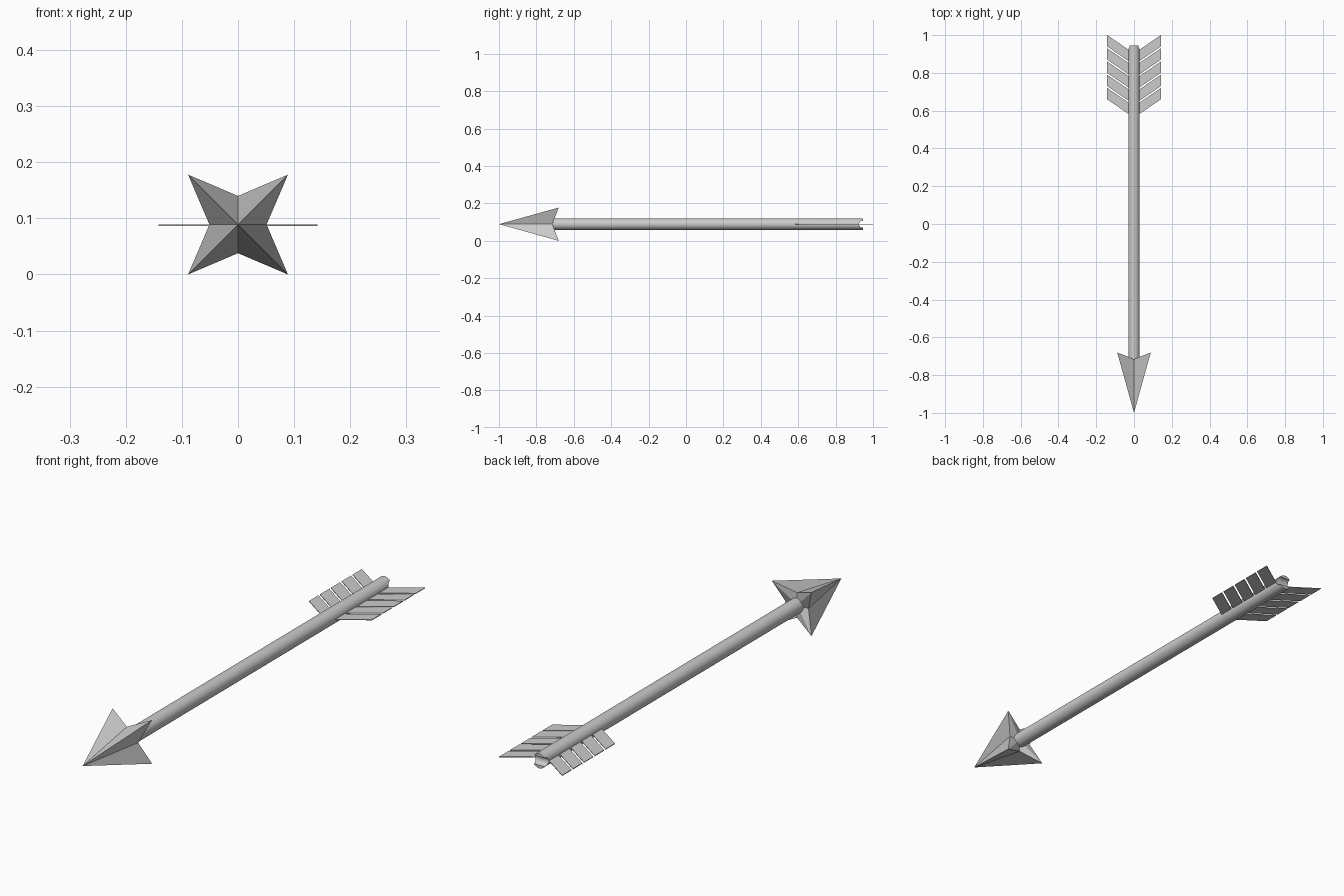
import bpy, math
from mathutils import Vector

if "Cube" in bpy.data.objects:
    bpy.data.objects.remove(bpy.data.objects["Cube"])

ZC = 0.089  # height of the arrow's axis


def mesh_object(name, verts, faces):
    mesh = bpy.data.meshes.new(name)
    mesh.from_pydata(verts, [], faces)
    obj = bpy.data.objects.new(name, mesh)
    bpy.context.collection.objects.link(obj)
    return obj


def cylinder(name, radius, start, end, sides=32):
    a, b = Vector(start), Vector(end)
    bpy.ops.mesh.primitive_cylinder_add(
        vertices=sides, radius=radius, depth=(b - a).length, location=(a + b) / 2,
        rotation=(b - a).to_track_quat('Z', 'Y').to_euler())
    obj = bpy.context.object
    obj.name = name
    return obj


# Arrowhead: four-pointed star pyramid with swept-back barbs
verts = [(0, -1, ZC), (0, -0.715, ZC)]
for i in range(8):
    a = i * math.pi / 4
    r, y = (0.089 * math.sqrt(2), -0.68) if i % 2 else (0.051, -0.715)
    verts.append((r * math.cos(a), y, ZC + r * math.sin(a)))
faces = []
for i in range(8):
    p, q = 2 + i, 2 + (i + 1) % 8
    faces += [(0, p, q), (1, q, p)]
mesh_object("arrowhead", verts, faces)

# Shaft with a rounded string notch across its tail
shaft = cylinder("shaft", 0.03, (0, -0.73, ZC), (0, 0.945, ZC))
cutter = cylinder("notch_cutter", 0.018, (-0.06, 0.943, ZC), (0.06, 0.943, ZC), 24)
cut = shaft.modifiers.new("notch", 'BOOLEAN')
cut.operation = 'DIFFERENCE'
cut.object = cutter
bpy.context.view_layer.objects.active = shaft
bpy.ops.object.select_all(action='DESELECT')
shaft.select_set(True)
bpy.ops.object.modifier_apply(modifier=cut.name)
bpy.data.objects.remove(cutter)
bpy.ops.object.shade_smooth_by_angle(angle=math.radians(40))

# Fletching: five thin slanted vanes on each side
verts, faces = [], []
for side in (-1, 1):
    for i in range(5):
        top, n = 1.0 - 0.07 * i, len(verts)
        outline = [(0.025, top - 0.08), (0.142, top),
                   (0.142, top - 0.06), (0.025, top - 0.14)]
        verts += [(side * x, y, ZC - 0.001 + z) for z in (-0.0015, 0.0015) for x, y in outline]
        quads = [(0, 1, 2, 3), (7, 6, 5, 4)] + [
            (k, k + 4, (k + 1) % 4 + 4, (k + 1) % 4) for k in range(4)]
        for quad in quads:
            face = [n + k for k in quad]
            faces.append(face if side > 0 else face[::-1])
fletching = mesh_object("fletching", verts, faces)

# Make all normals face outwards
import bmesh
for obj in (fletching, bpy.data.objects["arrowhead"]):
    bm = bmesh.new()
    bm.from_mesh(obj.data)
    bmesh.ops.recalc_face_normals(bm, faces=bm.faces)
    bm.to_mesh(obj.data)
    bm.free()
